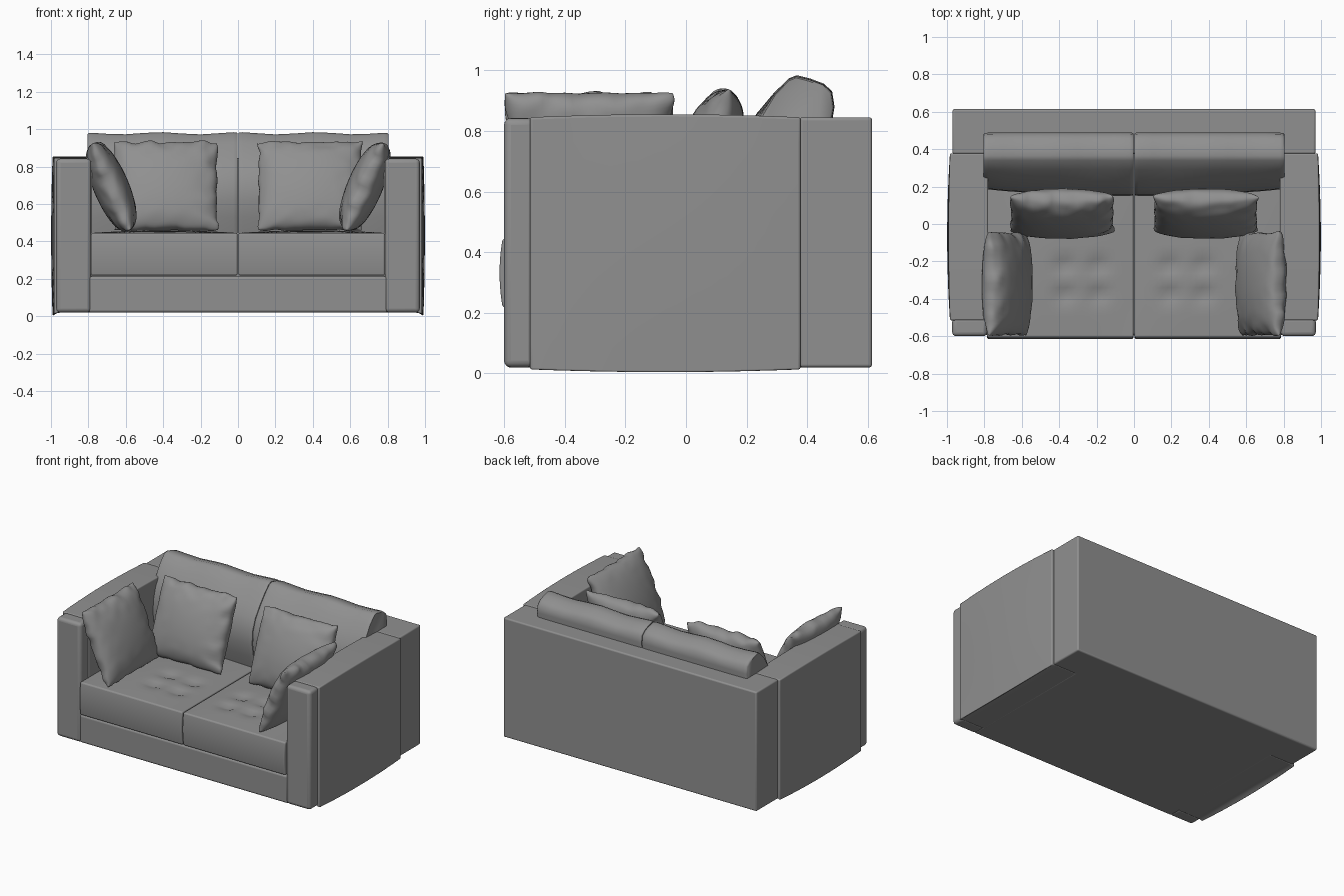
import bpy, bmesh, math, random
from mathutils import Vector, Matrix, noise

if "Cube" in bpy.data.objects:
    bpy.data.objects.remove(bpy.data.objects["Cube"])

random.seed(4)

# dark grey upholstery
fabric = bpy.data.materials.new("dark_grey_fabric")
fabric.diffuse_color = (0.28, 0.28, 0.28, 1)
fabric.use_nodes = True
fabric.node_tree.nodes["Principled BSDF"].inputs["Base Color"].default_value = fabric.diffuse_color


def finish(name, bm, bevel=0.0, angle=40):
    bmesh.ops.recalc_face_normals(bm, faces=bm.faces)
    me = bpy.data.meshes.new(name)
    bm.to_mesh(me)
    bm.free()
    me.materials.append(fabric)
    ob = bpy.data.objects.new(name, me)
    bpy.context.collection.objects.link(ob)
    if bevel:
        mod = ob.modifiers.new("soft_edges", 'BEVEL')
        mod.width = bevel
        mod.segments = 4
        mod.limit_method = 'ANGLE'
        mod.angle_limit = math.radians(40)
    bpy.ops.object.select_all(action='DESELECT')
    bpy.context.view_layer.objects.active = ob
    ob.select_set(True)
    bpy.ops.object.shade_smooth_by_angle(angle=math.radians(angle))
    return ob


def box(name, lo, hi, bevel=0.01, cuts=0, shape=None):
    """Bevelled box; shape(u, p) moves points, u being -1..1 box coordinates."""
    bm = bmesh.new()
    bmesh.ops.create_cube(bm, size=2)
    if cuts:
        bmesh.ops.subdivide_edges(bm, edges=bm.edges[:], cuts=cuts, use_grid_fill=True)
    lo, hi = Vector(lo), Vector(hi)
    for v in bm.verts:
        u = v.co.copy()
        p = (lo + hi) / 2 + u * (hi - lo) / 2
        v.co = shape(u, p) if shape else p
    return finish(name, bm, bevel)


def sided(s, x0, x1):
    return sorted((s * x0, s * x1))


def pillow(name, w, h, t, loc, rot):
    """Two bulged sheets joined along a blunt seam, local z is thickness."""
    bm = bmesh.new()
    seed = Vector((random.uniform(0, 50), random.uniform(0, 50), 0))
    n = 32
    for side in (-1, 1):
        made = bmesh.ops.create_grid(bm, x_segments=n, y_segments=n, size=1)
        for v in made['verts']:
            # crowd the grid towards the rim so the blunt edge stays round
            u = math.sin(v.co.x * math.pi / 2)
            q = math.sin(v.co.y * math.pi / 2)
            fat = (max(0, 1 - u * u) * max(0, 1 - q * q)) ** 0.40
            edge = max(abs(u), abs(q)) ** 3
            wrinkle = 0.012 * edge * noise.noise(Vector((u * 4, q * 4, 0)) + seed)
            v.co.x = u * w / 2 * (1 - 0.05 * (1 - q * q)) * (1 - 0.03 * u * u * q * q) + wrinkle
            v.co.y = q * h / 2 * (1 - 0.05 * (1 - u * u)) * (1 - 0.03 * u * u * q * q) + wrinkle
            v.co.z = side * t / 2 * fat + wrinkle
    bmesh.ops.remove_doubles(bm, verts=bm.verts, dist=0.0004)
    ob = finish(name, bm, 0, 80)
    ob.matrix_world = Matrix.Translation(loc) @ rot
    return ob


def back_cushion(name, s):
    # leaning side profile (y, z), lofted along x, slimmer at the outer end
    prof = [(0.19, 0.44), (0.165, 0.53), (0.15, 0.62), (0.155, 0.71), (0.185, 0.79),
            (0.235, 0.86), (0.29, 0.92), (0.34, 0.968), (0.365, 0.978), (0.41, 0.967),
            (0.455, 0.95), (0.482, 0.925), (0.490, 0.88), (0.46, 0.70), (0.41, 0.44)]
    stations = [(0.002, 0.96), (0.008, 0.985), (0.025, 1.0), (0.1, 1.0), (0.2, 1.0), (0.3, 1.0),
                (0.4, 1.0), (0.5, 1.0), (0.6, 1.0), (0.7, 1.0), (0.78, 0.99),
                (0.797, 0.975), (0.804, 0.94)]
    bm = bmesh.new()
    rings = []
    for x, k in stations:
        ring = []
        for y, z in prof:
            wave = 0.006 * math.cos(x * 15) * (z > 0.9)
            taper = 0.035 * (x / 0.8) ** 2 * max(0, 0.3 - y) / 0.15
            ring.append(bm.verts.new((s * x, 0.33 + (y - 0.33) * k + taper,
                                      0.7 + (z - 0.7) * (0.5 + k / 2) + wave)))
        rings.append(ring)
    n = len(prof)
    for a, b in zip(rings, rings[1:]):
        for i in range(n):
            bm.faces.new((a[i], a[(i + 1) % n], b[(i + 1) % n], b[i]))
    bm.faces.new(rings[0])
    bm.faces.new(rings[-1])
    return finish(name, bm, 0, 50)


# back and base of the frame
box("back", (-0.97, 0.375, 0.02), (0.97, 0.614, 0.845), 0.010)
box("base", (-0.80, -0.595, 0.02), (0.80, 0.40, 0.213), 0.014)

for s, side in ((-1, "left"), (1, "right")):
    # upholstered arm, bulging outward, crowned on top, lower along its outer rim
    def arm_shape(u, p, s=s):
        out = max(0, u.x * s)
        if out:
            p.x += s * out * 0.015 * (1 - u.y ** 2) * (1 - 0.5 * u.z ** 2)
        if u.z > 0:
            p.z += u.z * 0.010 * (1 - u.y ** 2)
        else:
            p.z += u.z * out ** 6 * (0.010 + 0.010 * (1 - u.y ** 2))
        return p
    x0, x1 = sided(s, 0.78, 0.984)
    box(side + "_arm", (x0, -0.515, 0.021), (x1, 0.378, 0.845), 0.008, 9, arm_shape)

    # front panel of the arm
    x0, x1 = sided(s, 0.785, 0.972)
    box(side + "_arm_front", (x0, -0.600, 0.02), (x1, -0.50, 0.842), 0.022)

    # seat cushion with crown and soft button tufts
    def seat_shape(u, p, s=s):
        if u.z > 0.99:
            p.z += 0.014 * (1 - u.x ** 2) * (1 - u.y ** 2)
            for bx in (0.19, 0.37):
                for by in (-0.38, -0.22):
                    d2 = ((abs(p.x) - bx) / 1.5) ** 2 + (p.y - by) ** 2
                    p.z -= 0.022 * math.exp(-d2 / 0.0014)
        if u.y < -0.99:
            p.y -= 0.010 * (1 - u.z ** 2)
        return p
    x0, x1 = sided(s, 0.003, 0.785)
    box(side + "_seat_cushion", (x0, -0.605, 0.218), (x1, 0.38, 0.445), 0.016, 25, seat_shape)

    back_cushion(side + "_back_cushion", s)

    # throw pillow leaning on the back cushion
    pillow(side + "_back_pillow", 0.57, 0.52, 0.20, (s * 0.385, 0.055, 0.695),
           Matrix.Rotation(math.radians(69), 4, 'X'))

    # throw pillow leaning on the arm
    lean = Matrix.Rotation(s * math.radians(23), 4, 'Y')
    turn = Matrix.Rotation(math.radians(90), 4, 'Z') @ Matrix.Rotation(math.radians(90), 4, 'X')
    pillow(side + "_arm_pillow", 0.57, 0.52, 0.19, (s * 0.678, -0.32, 0.692), lean @ turn)
